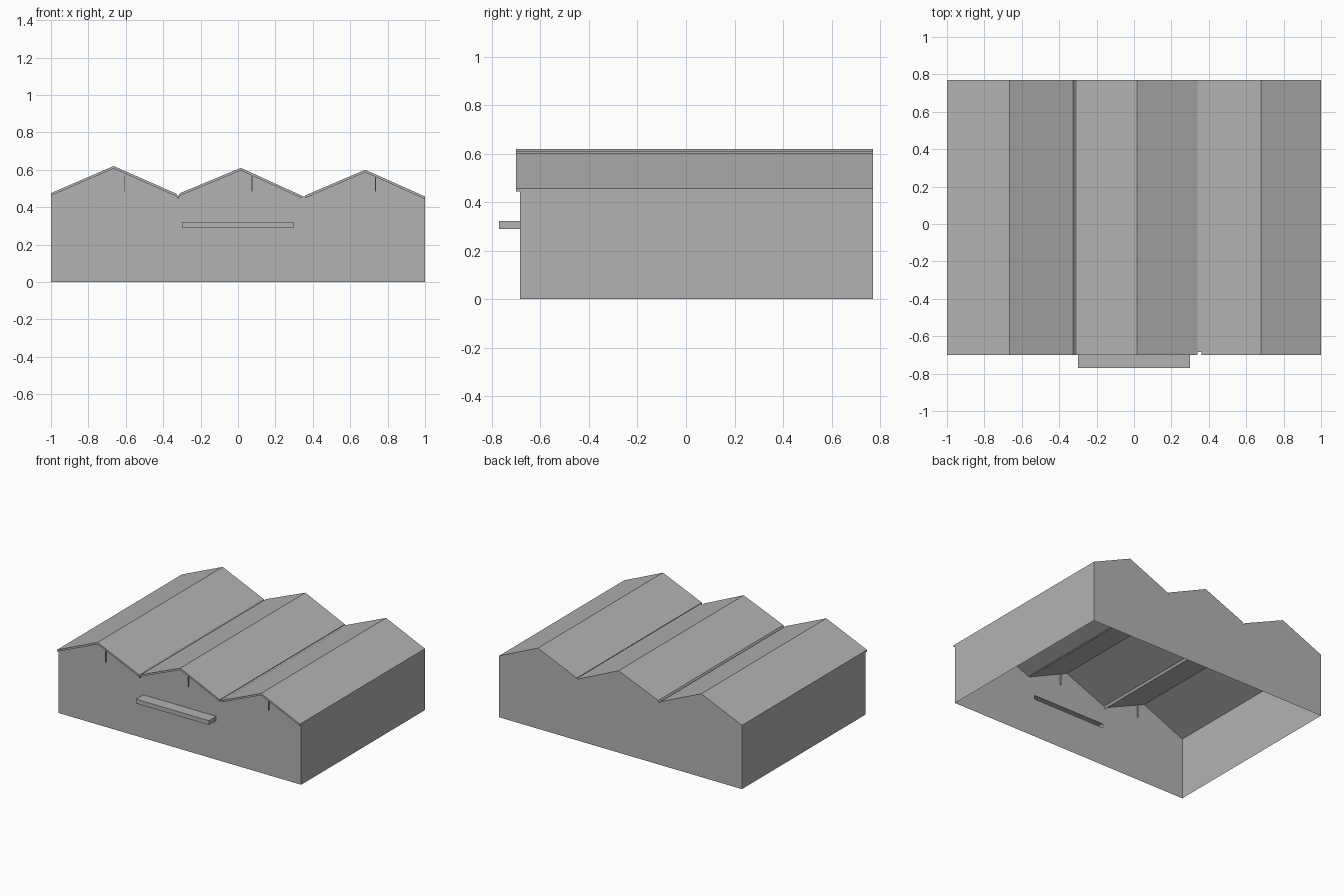
import bpy, bmesh
from mathutils import Vector

cube = bpy.data.objects.get("Cube")
if cube:
    bpy.data.objects.remove(cube, do_unlink=True)

grey = bpy.data.materials.new("plain_grey")
grey.use_nodes = True
colour = (0.45, 0.45, 0.45, 1)
grey.diffuse_color = colour
grey.node_tree.nodes["Principled BSDF"].inputs["Base Color"].default_value = colour

FRONT, BACK, EAVE = -0.685, 0.77, -0.70
THICK = 0.014


def add_object(name, bm):
    mesh = bpy.data.meshes.new(name)
    bm.to_mesh(mesh)
    bm.free()
    mesh.materials.append(grey)
    obj = bpy.data.objects.new(name, mesh)
    bpy.context.collection.objects.link(obj)
    return obj


def profile_face(bm, points, y):
    return bm.faces.new([bm.verts.new((x, y, z)) for x, z in points])


def extrude_profile(name, points, y0, y1):
    bm = bmesh.new()
    face = profile_face(bm, points, y0)
    result = bmesh.ops.extrude_face_region(bm, geom=[face], use_keep_orig=True)
    verts = [g for g in result["geom"] if isinstance(g, bmesh.types.BMVert)]
    bmesh.ops.translate(bm, verts=verts, vec=(0, y1 - y0, 0))
    bmesh.ops.recalc_face_normals(bm, faces=bm.faces)
    return add_object(name, bm)


def box(bm, low, high):
    low, high = Vector(low), Vector(high)
    verts = bmesh.ops.create_cube(bm, size=1)["verts"]
    bmesh.ops.scale(bm, verts=verts, vec=high - low)
    bmesh.ops.translate(bm, verts=verts, vec=(low + high) / 2)


# Three gabled roof spans
gables = {
    "roof_right": [(-1, 0.475), (-0.665, 0.62), (-0.33, 0.472)],
    "roof_middle": [(-0.31, 0.475), (0.015, 0.61), (0.34, 0.462)],
    "roof_left": [(0.36, 0.463), (0.68, 0.60), (1, 0.457)],
}
wall_top = []
for name, top in gables.items():
    under = [(x, z - THICK) for x, z in top]
    extrude_profile(name, top + under[::-1], EAVE, BACK)
    wall_top += under

# Gutters in the two valleys
extrude_profile("gutter_right", [(-0.33, 0.472), (-0.32, 0.458), (-0.31, 0.475),
                                 (-0.31, 0.461), (-0.32, 0.444), (-0.33, 0.458)], EAVE, BACK)
extrude_profile("gutter_left", [(0.34, 0.458), (0.36, 0.458),
                                (0.36, 0.449), (0.34, 0.449)], FRONT, BACK)

# Open-bottomed wall shell
outline = [(-1, 0)] + wall_top + [(1, 0)]
bm = bmesh.new()
profile_face(bm, outline[::-1], BACK)
for x in (-1, 1):
    z = wall_top[0][1] if x < 0 else wall_top[-1][1]
    corners = [(FRONT, 0), (BACK, 0), (BACK, z), (FRONT, z)]
    bm.faces.new([bm.verts.new((x, y, h)) for y, h in corners[::-x]])
add_object("side_and_back_walls", bm)

# Front wall with a slot behind the ledge
bm = bmesh.new()
profile_face(bm, outline[::-1], FRONT)
for co, no in (((-0.3, 0, 0), (1, 0, 0)), ((0.3, 0, 0), (1, 0, 0)),
               ((0, 0, 0.29), (0, 0, 1)), ((0, 0, 0.32), (0, 0, 1))):
    bmesh.ops.bisect_plane(bm, geom=bm.verts[:] + bm.edges[:] + bm.faces[:],
                           plane_co=co, plane_no=no)
slot = [f for f in bm.faces if abs(f.calc_center_median().x) < 0.2
        and 0.29 < f.calc_center_median().z < 0.32]
bmesh.ops.delete(bm, geom=slot, context="FACES")
for f in bm.faces:
    f.normal_update()
    if f.normal.y > 0:
        f.normal_flip()
bmesh.ops.dissolve_limit(bm, angle_limit=0.01, verts=bm.verts[:], edges=bm.edges[:])
add_object("front_wall", bm)

# Hollow ledge, open towards the building
bm = bmesh.new()
box(bm, (-0.3, -0.77, 0.29), (0.3, FRONT, 0.322))
bm.normal_update()
bmesh.ops.delete(bm, geom=[f for f in bm.faces if f.normal.y > 0.9], context="FACES")
add_object("front_ledge", bm)

# Thin upright fins beneath the gables
bm = bmesh.new()
for x in (-0.605, 0.075, 0.735):
    box(bm, (x - 0.002, EAVE + 0.005, 0.485), (x + 0.002, FRONT + 0.01, 0.57))
add_object("gable_fins", bm)
